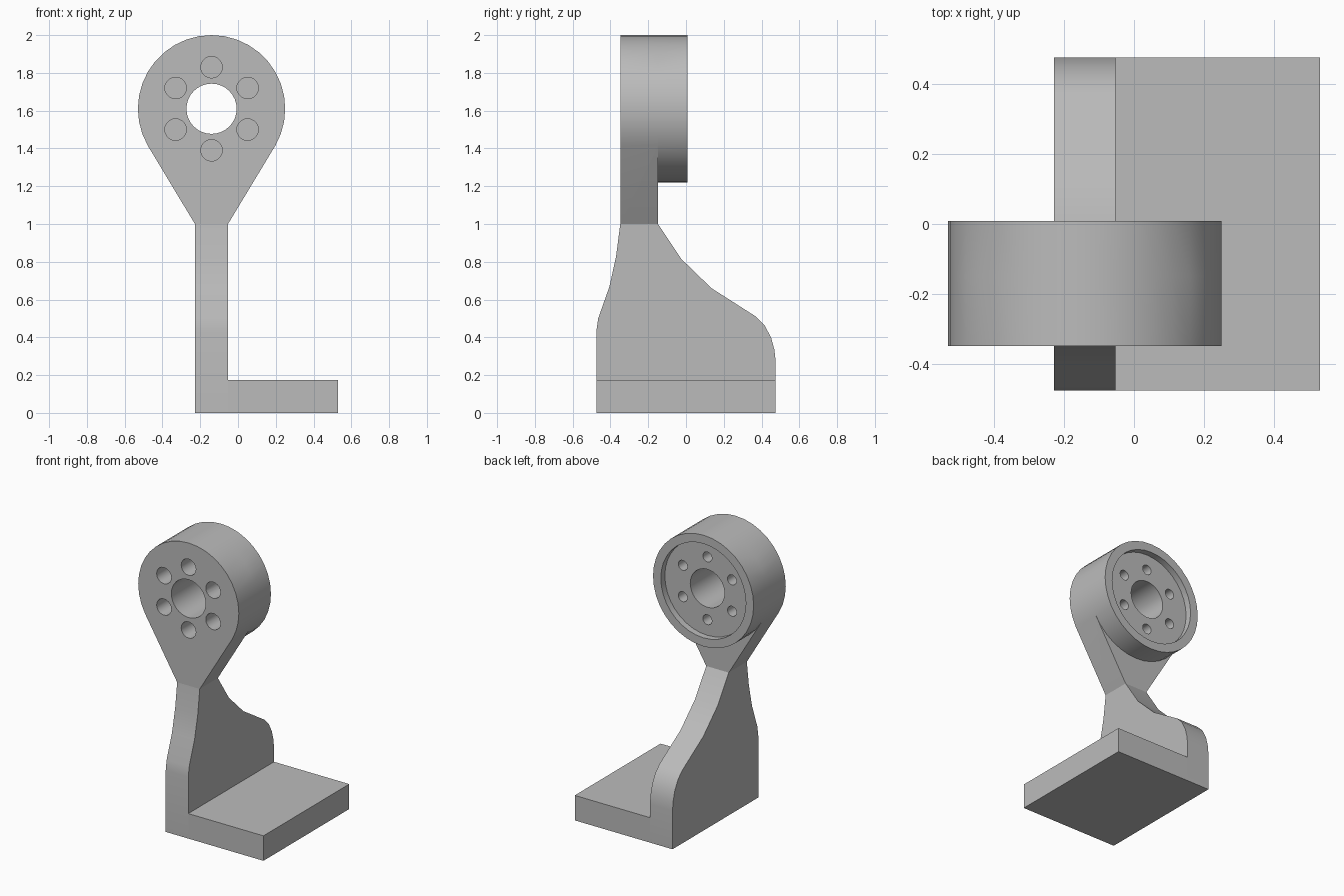
import bpy
import bmesh
from math import sin, cos, radians, pi
from mathutils import Vector

cube = bpy.data.objects.get("Cube")
if cube:
    bpy.data.objects.remove(cube)

grey = bpy.data.materials.new("plain grey")
grey.use_nodes = True
colour = (0.5, 0.5, 0.5, 1)
grey.diffuse_color = colour
grey.node_tree.nodes["Principled BSDF"].inputs["Base Color"].default_value = colour

CX, CZ, R = -0.14, 1.61, 0.39        # head centre and radius
FRONT, MID, BACK = -0.348, -0.148, 0.008
LEFT, RIGHT = -0.228, -0.053         # upright web sides


def prism(name, points, offset):
    """Extrude a closed outline along an offset vector."""
    bm = bmesh.new()
    face = bm.faces.new([bm.verts.new(p) for p in points])
    new = bmesh.ops.extrude_face_region(bm, geom=[face])["geom"]
    verts = [v for v in new if isinstance(v, bmesh.types.BMVert)]
    bmesh.ops.translate(bm, verts=verts, vec=Vector(offset))
    bmesh.ops.recalc_face_normals(bm, faces=bm.faces)
    mesh = bpy.data.meshes.new(name)
    bm.to_mesh(mesh)
    bm.free()
    mesh.materials.append(grey)
    obj = bpy.data.objects.new(name, mesh)
    bpy.context.collection.objects.link(obj)
    return obj


def ring(x, z, r, y, start=0, end=360, steps=32):
    """Points of an arc in the xz plane."""
    return [(x + r * cos(radians(start + (end - start) * i / steps)), y,
             z + r * sin(radians(start + (end - start) * i / steps)))
            for i in range(steps + (end - start < 360))]


def disc(name, x, z, r, y0, y1, steps=32):
    return prism(name, ring(x, z, r, y0, steps=steps), (0, y1 - y0, 0))


def combine(target, tool, operation):
    """Apply a boolean and discard the tool."""
    mod = target.modifiers.new(operation, 'BOOLEAN')
    mod.operation, mod.solver, mod.object = operation, 'EXACT', tool
    bpy.context.view_layer.objects.active = target
    bpy.ops.object.modifier_apply(modifier=mod.name)
    bpy.data.objects.remove(tool)


# Teardrop front plate tapering to the neck, with the round housing behind it
outline = ring(CX, CZ, R, FRONT, -30, 210, 24)
outline += [(LEFT, FRONT, 1.0), (RIGHT, FRONT, 1.0)]
head = prism("bearing_head", outline, (0, MID - FRONT, 0))
housing = disc("housing", CX, CZ, R, MID, BACK, 36)
combine(head, housing, 'UNION')

# Shaft bore, shallow rear recess and the bolt holes
combine(head, disc("bore", CX, CZ, 0.133, -0.5, 0.2), 'DIFFERENCE')
combine(head, disc("recess", CX, CZ, 0.33, BACK - 0.045, 0.2, 36), 'DIFFERENCE')
for i in range(6):
    a = pi / 2 + i * pi / 3
    x, z = CX + 0.22 * cos(a), CZ + 0.22 * sin(a)
    combine(head, disc("front_hole", x, z, 0.057, -0.5, -0.2, 20), 'DIFFERENCE')
    combine(head, disc("back_hole", x, z, 0.035, -0.14, 0.2, 20), 'DIFFERENCE')

# Upright web with its curved side profile
profile = [(-0.475, 0), (-0.475, 0.43), (-0.465, 0.5), (-0.405, 0.67),
           (-0.37, 0.83), (FRONT, 1.0), (MID, 1.0), (-0.025, 0.815),
           (0.135, 0.66), (0.37, 0.51), (0.415, 0.465), (0.45, 0.4),
           (0.468, 0.335), (0.475, 0.27), (0.475, 0)]
bracket = prism("bracket", [(LEFT, y, z) for y, z in profile],
                (RIGHT - LEFT, 0, 0))

# Flat foot
foot = prism("foot", [(RIGHT, -0.475, 0), (0.53, -0.475, 0),
                      (0.53, -0.475, 0.175), (RIGHT, -0.475, 0.175)],
             (0, 0.95, 0))
combine(bracket, foot, 'UNION')

for obj in (head, bracket):
    bpy.ops.object.select_all(action='DESELECT')
    obj.select_set(True)
    bpy.context.view_layer.objects.active = obj
    bpy.ops.object.shade_smooth_by_angle(angle=radians(25))
